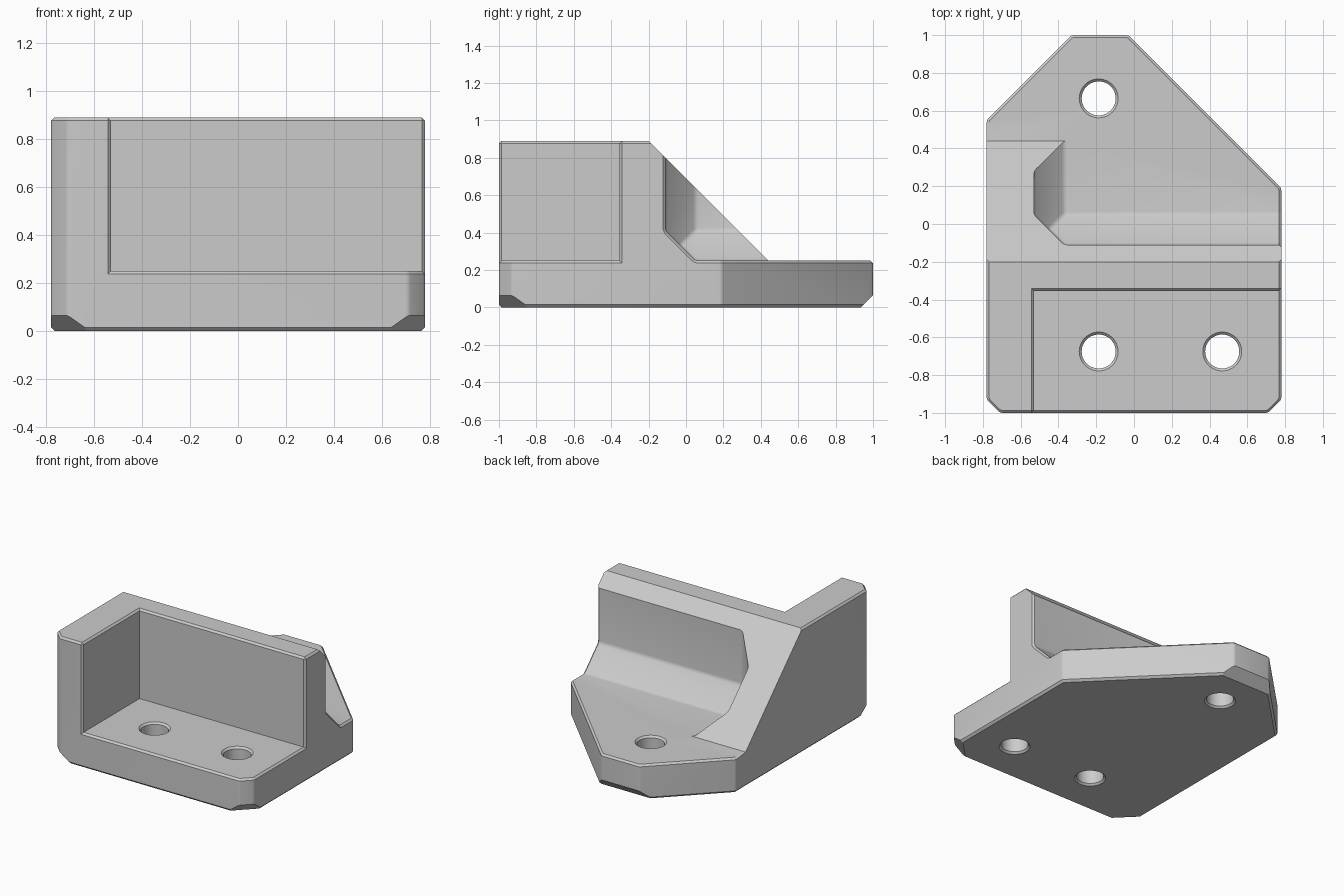
import bpy, bmesh, math
from mathutils import Vector

cube = bpy.data.objects.get("Cube")
if cube:
    bpy.data.objects.remove(cube, do_unlink=True)

HALF, TOP, FLOOR = 0.78, 0.89, 0.25
SLOPE = 0.69      # y + z on the sloped back face
SMALL = 0.013     # small edge chamfer

grey = bpy.data.materials.new("plain grey")
grey.use_nodes = True
COLOUR = (0.6, 0.6, 0.6, 1)
grey.diffuse_color = COLOUR
grey.node_tree.nodes["Principled BSDF"].inputs["Base Color"].default_value = COLOUR


def to_object(name, bm):
    bmesh.ops.recalc_face_normals(bm, faces=bm.faces[:])
    mesh = bpy.data.meshes.new(name)
    bm.to_mesh(mesh)
    bm.free()
    mesh.materials.append(grey)
    obj = bpy.data.objects.new(name, mesh)
    bpy.context.collection.objects.link(obj)
    return obj


def convex(low, high, planes=()):
    """Box trimmed by planes given as (point, outward normal)."""
    bm = bmesh.new()
    bmesh.ops.create_cube(bm, size=1)
    for v in bm.verts:
        v.co = [low[i] if v.co[i] < 0 else high[i] for i in range(3)]
    for point, normal in planes:
        geom = bm.verts[:] + bm.edges[:] + bm.faces[:]
        cut = bmesh.ops.bisect_plane(bm, geom=geom, dist=1e-5, plane_co=point,
                                     plane_no=normal, clear_outer=True)
        rim = [e for e in cut["geom_cut"] if isinstance(e, bmesh.types.BMEdge)]
        if rim:
            bmesh.ops.contextual_create(bm, geom=rim)
    return bm


def soften(bm, rule, width):
    edges = [e for e in bm.edges if len(e.link_faces) == 2 and rule(e)]
    bmesh.ops.bevel(bm, geom=edges, offset=width, segments=3, profile=0.5,
                    affect='EDGES', clamp_overlap=True)


def subtract(target, cutter):
    cutter.hide_render = True
    mod = target.modifiers.new("cut", 'BOOLEAN')
    mod.object, mod.operation, mod.solver = cutter, 'DIFFERENCE', 'EXACT'
    graph = bpy.context.evaluated_depsgraph_get()
    mesh = bpy.data.meshes.new_from_object(target.evaluated_get(graph))
    target.modifiers.clear()
    target.data = mesh
    bpy.data.objects.remove(cutter, do_unlink=True)


def vertical(e):
    d = e.verts[0].co - e.verts[1].co
    return abs(d.z) > 0.99 * d.length


# Outer block: each side has its own bottom chamfer depth
sides = [((-HALF, 0), (-1, 0), 0.015), ((HALF, 0), (1, 0), 0.015),
         ((0, -1), (0, -1), 0.015), ((0, 1), (0, 1), 0.065),
         ((-HALF, -0.93), (-1, -1), 0.065), ((HALF, -0.93), (1, -1), 0.065),
         ((HALF, 0.19), (1, 1), 0.015), ((-HALF, 0.55), (-1, 1), 0.015)]
planes = []
for (x, y), n, depth in sides:
    out = Vector((*n, 0)).normalized()
    planes.append((Vector((x, y, 0)), out))
for (x, y), n, depth in sides:
    out = Vector((*n, 0)).normalized()
    planes.append((Vector((x, y, depth)), out - Vector((0, 0, 1))))
block = convex((-HALF, -1, 0), (HALF, 1, TOP), planes)
soften(block, vertical, 0.012)
bracket = to_object("corner_bracket", block)

# Front recess, sloped back and chamfered rear pocket
subtract(bracket, to_object("front_recess", convex((-0.53, -2, FLOOR), (2, -0.355, 2))))
subtract(bracket, to_object("back_slope", convex(
    (-2, -1, FLOOR), (2, 2, 2), [((0, SLOPE - 0.5, 0.5), (0, -1, -1))])))
x0, y0, c = -0.53, -0.11, 0.16
pocket = convex((x0, y0, FLOOR), (2, 2, 2), [
    ((0, y0, FLOOR + c), (0, -1, -1)),
    ((x0, 0, FLOOR + c), (-1, 0, -1)),
    ((x0, y0 + c, 0), (-1, -1, 0))])
soften(pocket, lambda e: 0.5 < e.calc_face_angle() < 1.2, 0.015)
subtract(bracket, to_object("rear_pocket", pocket))


# Small chamfers on the exposed upper edges
def exposed(e):
    if len(e.link_faces) != 2 or not e.is_convex or e.calc_face_angle() < 0.6:
        return False
    mid = (e.verts[0].co + e.verts[1].co) / 2
    if mid.z < 0.2:
        return False
    for f in e.link_faces:
        p, n = f.calc_center_median(), f.normal
        if abs(p.y + p.z - SLOPE) < 0.01 and n.y > 0.6 and n.z > 0.6:
            return False
        if vertical(e) and min(abs(n.x), abs(n.y)) > 0.1:
            return False
    return True


bm = bmesh.new()
bm.from_mesh(bracket.data)
bmesh.ops.remove_doubles(bm, verts=bm.verts[:], dist=1e-4)
bmesh.ops.dissolve_limit(bm, angle_limit=0.01, verts=bm.verts[:], edges=bm.edges[:])
bm.normal_update()
bmesh.ops.bevel(bm, geom=[e for e in bm.edges if exposed(e)], offset=SMALL,
                segments=1, affect='EDGES', clamp_overlap=False)
bm.to_mesh(bracket.data)
bm.free()

# Screw holes, flared at both mouths
R, FLARE = 0.09, 0.013
profile = [(R + 3 * FLARE, -2 * FLARE), (R, FLARE), (R, FLOOR - FLARE),
           (R + 3 * FLARE, FLOOR + 2 * FLARE)]
STEPS = 48
for hx, hy in [(-0.187, 0.665), (-0.187, -0.675), (0.467, -0.675)]:
    bm = bmesh.new()
    rings = [[bm.verts.new((hx + r * math.cos(math.tau * i / STEPS),
                            hy + r * math.sin(math.tau * i / STEPS), z))
              for i in range(STEPS)] for r, z in profile]
    for a, b in zip(rings, rings[1:]):
        for i in range(STEPS):
            j = (i + 1) % STEPS
            bm.faces.new((a[i], a[j], b[j], b[i]))
    bm.faces.new(rings[0])
    bm.faces.new(rings[-1])
    subtract(bracket, to_object("screw_hole", bm))

bpy.ops.object.select_all(action='DESELECT')
bracket.select_set(True)
bpy.context.view_layer.objects.active = bracket
bpy.ops.object.shade_smooth_by_angle(angle=math.radians(30))
